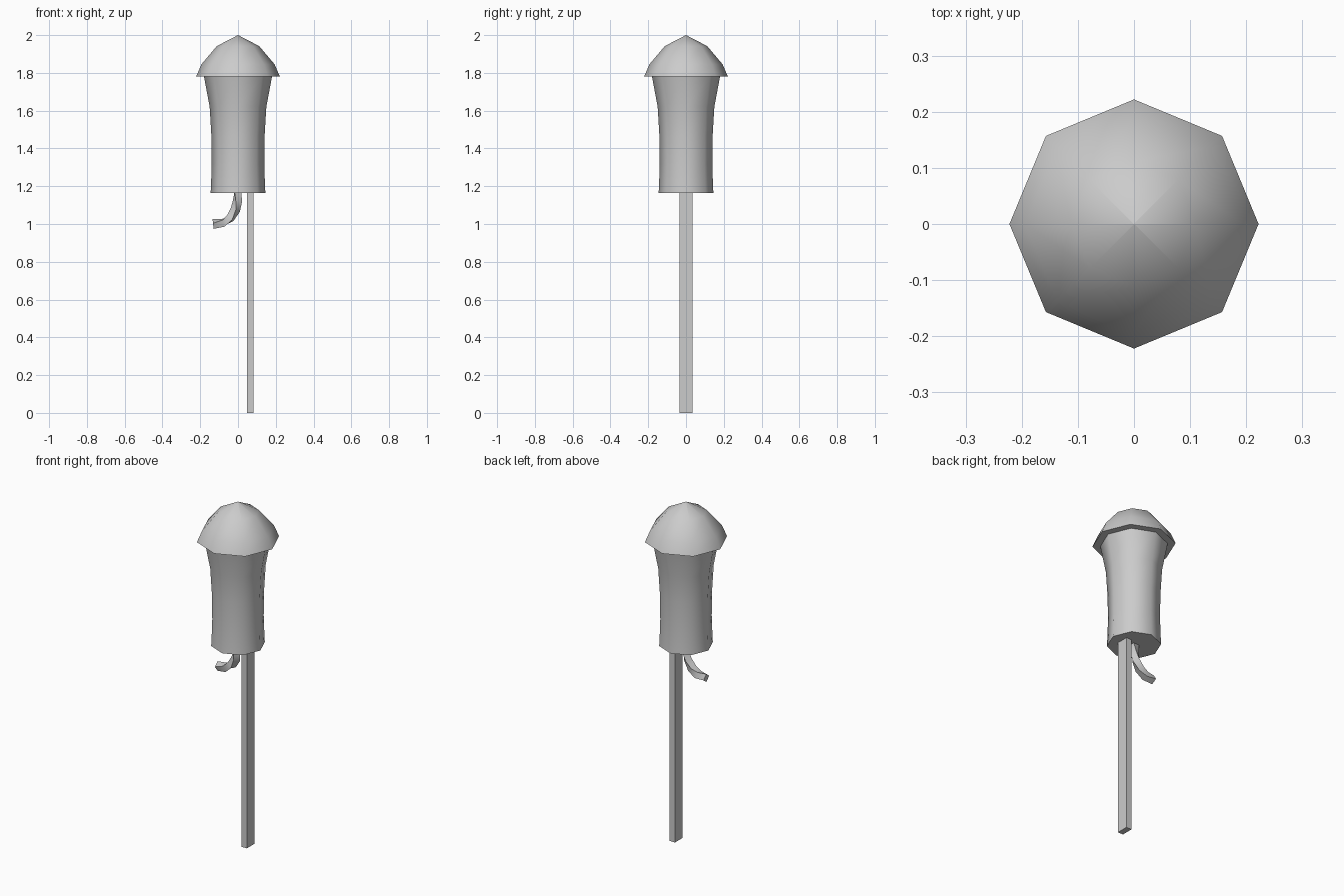
import bpy, bmesh, math
from mathutils import Vector

if "Cube" in bpy.data.objects:
    bpy.data.objects.remove(bpy.data.objects["Cube"])


def make_object(name, rings, smooth_angle=None):
    """Skin a list of equal-length rings of points, closing both ends."""
    bm = bmesh.new()
    loops = [[bm.verts.new(p) for p in ring] for ring in rings]
    n = len(loops[0])
    for a, b in zip(loops, loops[1:]):
        for i in range(n):
            j = (i + 1) % n
            bm.faces.new((a[i], a[j], b[j], b[i]))
    bm.faces.new(loops[0])
    bm.faces.new(loops[-1])
    bmesh.ops.remove_doubles(bm, verts=bm.verts, dist=1e-5)
    bmesh.ops.recalc_face_normals(bm, faces=bm.faces)
    mesh = bpy.data.meshes.new(name)
    bm.to_mesh(mesh)
    bm.free()
    obj = bpy.data.objects.new(name, mesh)
    bpy.context.collection.objects.link(obj)
    if smooth_angle:
        bpy.ops.object.select_all(action='DESELECT')
        obj.select_set(True)
        bpy.context.view_layer.objects.active = obj
        bpy.ops.object.shade_smooth_by_angle(angle=math.radians(smooth_angle))
    return obj


def lathe(name, profile, sides=8):
    rings = [[(r * math.cos(math.tau * i / sides), r * math.sin(math.tau * i / sides), z)
              for i in range(sides)] for r, z in profile]
    return make_object(name, rings, 60)


# Flared eight-sided body
lathe("rocket_body", [(0.145, 1.165), (0.143, 1.2), (0.139, 1.32), (0.141, 1.47),
                      (0.150, 1.62), (0.180, 1.78)])

# Domed cap with overhanging flat rim
lathe("rocket_cap", [(0.17, 1.78), (0.222, 1.78), (0.194, 1.845), (0.112, 1.942), (0.0005, 2.0)])

# Flat guide stick
stick_section = [(0.047, -0.035), (0.082, -0.035), (0.082, 0.035), (0.047, 0.035)]
make_object("guide_stick", [[(x, y, z) for x, y in stick_section] for z in (0, 1.17)])

# Twisted square fuse, swept along a bend
path = [Vector((x, 0, z)) for x, z in
        [(0, 1.17), (-0.003, 1.12), (-0.014, 1.075), (-0.04, 1.032), (-0.078, 1.006), (-0.132, 1.0)]]
rings = []
for i, p in enumerate(path):
    tangent = (path[min(i + 1, len(path) - 1)] - path[max(i - 1, 0)]).normalized()
    across = Vector((0, 1, 0))
    normal = tangent.cross(across)
    ring = []
    for k in range(4):
        a = math.radians(90 * k + 45 + 25 * i)
        ring.append(p + 0.026 * (math.cos(a) * normal + math.sin(a) * across))
    rings.append(ring)
make_object("fuse", rings, 40)
